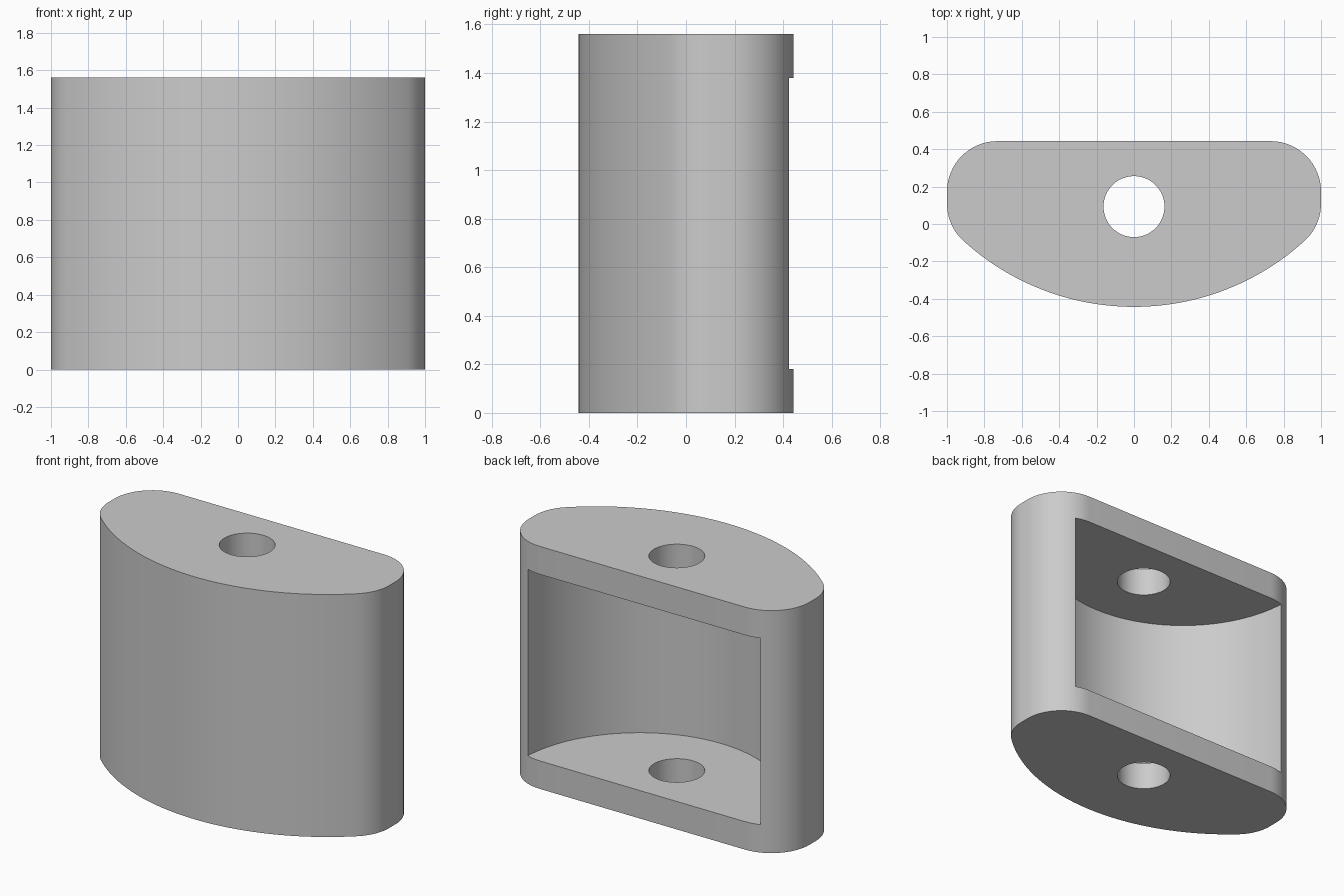
import bpy
import bmesh
from math import asin, cos, pi, radians, sin

if "Cube" in bpy.data.objects:
    bpy.data.objects.remove(bpy.data.objects["Cube"], do_unlink=True)

HEIGHT = 1.56
PLATE = 0.18          # thickness of the top and bottom plates
BACK_Y = 0.443
FRONT_RADIUS = 1.355
CORNER_RADIUS = 0.27

grey = bpy.data.materials.new("plain grey")
grey.use_nodes = True
grey.diffuse_color = (0.6, 0.6, 0.6, 1)
grey.node_tree.nodes["Principled BSDF"].inputs["Base Color"].default_value = (0.6, 0.6, 0.6, 1)


def arc(cx, cy, radius, start, end, steps):
    angles = [start + (end - start) * i / steps for i in range(steps + 1)]
    return [(cx + radius * cos(a), cy + radius * sin(a)) for a in angles]


def prism(name, outline, bottom, top):
    """Extrude a closed outline from bottom to top."""
    bm = bmesh.new()
    base = bm.faces.new([bm.verts.new((x, y, bottom)) for x, y in outline])
    sides = bmesh.ops.extrude_face_region(bm, geom=[base])
    raised = [g for g in sides["geom"] if isinstance(g, bmesh.types.BMVert)]
    bmesh.ops.translate(bm, verts=raised, vec=(0, 0, top - bottom))
    bmesh.ops.recalc_face_normals(bm, faces=bm.faces)
    mesh = bpy.data.meshes.new(name)
    bm.to_mesh(mesh)
    bm.free()
    mesh.materials.append(grey)
    obj = bpy.data.objects.new(name, mesh)
    bpy.context.collection.objects.link(obj)
    return obj


def cut(target, cutter):
    cutter.hide_render = True
    mod = target.modifiers.new(cutter.name, "BOOLEAN")
    mod.operation = "DIFFERENCE"
    mod.solver = "EXACT"
    mod.object = cutter
    bpy.context.view_layer.objects.active = target
    bpy.ops.object.modifier_apply(modifier=mod.name)
    bpy.data.objects.remove(cutter, do_unlink=True)


# Body outline: bowed front, rounded ends, flat back
corner_x = 1 - CORNER_RADIUS
sweep = asin(corner_x / (FRONT_RADIUS - CORNER_RADIUS))
front_cy = FRONT_RADIUS - BACK_Y
low_corner_y = front_cy - (FRONT_RADIUS - CORNER_RADIUS) * cos(sweep)
join = sweep - pi / 2
half = arc(0, front_cy, FRONT_RADIUS, -pi / 2, join, 24)
half += arc(corner_x, low_corner_y, CORNER_RADIUS, join, 0, 10)[1:]
half += arc(corner_x, BACK_Y - CORNER_RADIUS, CORNER_RADIUS, 0, pi / 2, 16)
outline = half + [(-x, y) for x, y in reversed(half[1:])]
body = prism("housing_body", outline, 0, HEIGHT)

# Round-walled pocket open at the back
cut(body, prism("pocket_cutter", arc(0, 0.47, 0.83, 0, 2 * pi, 128)[:-1], PLATE, HEIGHT - PLATE))

# Hole through both plates
cut(body, prism("hole_cutter", arc(0, 0.093, 0.163, 0, 2 * pi, 64)[:-1], -0.1, HEIGHT + 0.1))

bpy.ops.object.select_all(action="DESELECT")
body.select_set(True)
bpy.context.view_layer.objects.active = body
bpy.ops.object.shade_smooth_by_angle(angle=radians(30))
